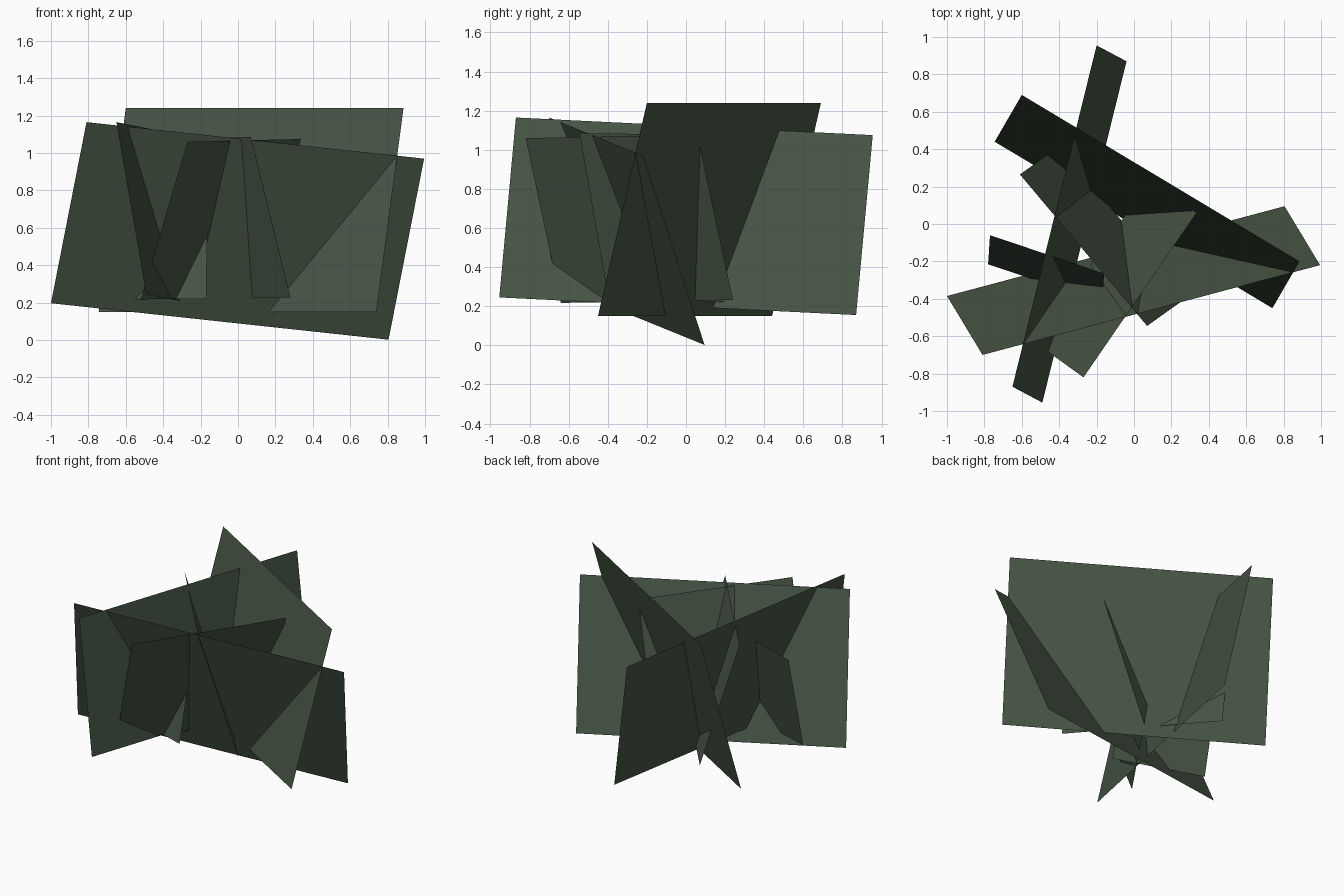
import bpy
from mathutils import Vector

if "Cube" in bpy.data.objects:
    bpy.data.objects.remove(bpy.data.objects["Cube"])

# One flat dark green for the whole bush
leaf = bpy.data.materials.new("dark leaf green")
leaf.diffuse_color = (0.063, 0.092, 0.06, 1.0)
leaf.use_nodes = True
leaf.node_tree.nodes["Principled BSDF"].inputs["Base Color"].default_value = leaf.diffuse_color


def card(name, top_a, top_b, bottom_a):
    """Flat foliage card: a parallelogram from its top edge and one lower corner."""
    a, b, c = Vector(top_a), Vector(top_b), Vector(bottom_a)
    mesh = bpy.data.meshes.new(name)
    mesh.from_pydata([a, b, b + c - a, c], [], [(0, 3, 2, 1)])
    mesh.materials.append(leaf)
    obj = bpy.data.objects.new(name, mesh)
    bpy.context.collection.objects.link(obj)
    return obj


# Three large crossing cards
card("large_card_front", (-0.81, -0.70, 1.165), (0.995, -0.22, 0.97), (-1.0, -0.385, 0.197))
card("large_card_diagonal", (-0.60, 0.69, 1.24), (0.885, -0.20, 1.24), (-0.745, 0.44, 0.15))
card("large_card_side", (-0.65, -0.87, 1.165), (-0.20, 0.955, 1.075), (-0.49, -0.955, 0.245))

# Two medium cards crossing in the middle
card("medium_card_left", (-0.61, 0.265, 1.075), (0.07, -0.545, 1.085), (-0.40, 0.415, 0.218))
card("medium_card_right", (-0.27, -0.82, 1.06), (0.335, 0.06, 1.075), (-0.52, -0.64, 0.217))

# Small card at the left
card("small_card", (-0.77, -0.06, 0.89), (-0.16, -0.265, 0.89), (-0.78, -0.215, 0.22))
